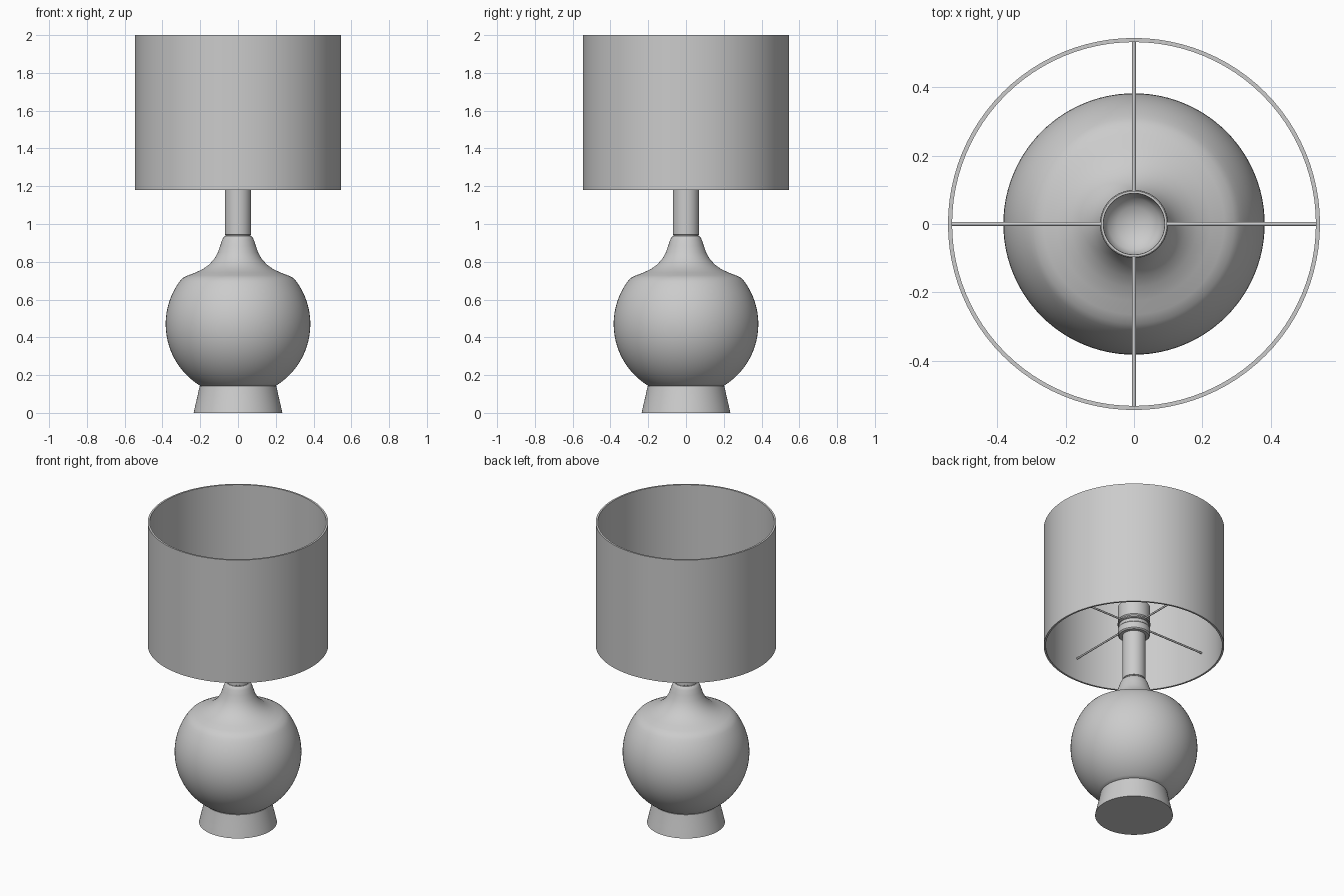
import bpy, bmesh, math

if "Cube" in bpy.data.objects:
    bpy.data.objects.remove(bpy.data.objects["Cube"])

SEG = 96


def lathe(name, profile, closed=False, angle=35):
    """Revolve (radius, z) points around the z axis."""
    bm = bmesh.new()
    rings = []
    for r, z in profile:
        if r == 0:
            rings.append([bm.verts.new((0, 0, z))] * SEG)
        else:
            rings.append([bm.verts.new((r * math.cos(2 * math.pi * i / SEG),
                                        r * math.sin(2 * math.pi * i / SEG), z))
                          for i in range(SEG)])
    pairs = list(zip(rings, rings[1:]))
    if closed:
        pairs.append((rings[-1], rings[0]))
    for a, b in pairs:
        for i in range(SEG):
            j = (i + 1) % SEG
            bm.faces.new(list(dict.fromkeys((a[i], a[j], b[j], b[i]))))
    bmesh.ops.recalc_face_normals(bm, faces=bm.faces)
    return finish(name, bm, angle)


def finish(name, bm, angle=35):
    mesh = bpy.data.meshes.new(name)
    bm.to_mesh(mesh)
    bm.free()
    obj = bpy.data.objects.new(name, mesh)
    bpy.context.collection.objects.link(obj)
    bpy.ops.object.select_all(action='DESELECT')
    obj.select_set(True)
    bpy.context.view_layer.objects.active = obj
    bpy.ops.object.shade_smooth_by_angle(angle=math.radians(angle))
    return obj


# Tapered foot
lathe("foot", [(0, 0), (0.235, 0), (0.225, 0.045), (0.213, 0.095),
               (0.203, 0.143), (0, 0.143)])

# Round body: sphere arc, then a flared shoulder into the neck
R, CZ = 0.383, 0.47
a0, a1 = math.asin((0.143 - CZ) / R), math.asin((0.695 - CZ) / R)
arc = [(R * math.cos(a0 + (a1 - a0) * i / 28), CZ + R * math.sin(a0 + (a1 - a0) * i / 28))
       for i in range(29)]
neck = [(0.293, 0.714), (0.265, 0.728), (0.225, 0.743), (0.185, 0.762), (0.152, 0.786),
        (0.125, 0.816), (0.106, 0.85), (0.094, 0.885), (0.084, 0.915), (0.077, 0.93),
        (0.070, 0.936)]
lathe("body", [(0, 0.143)] + arc + neck + [(0, 0.936)])

# Stem
lathe("stem", [(0, 0.93), (0.066, 0.93), (0.066, 0.942), (0.07, 0.944),
               (0.07, 1.28), (0, 1.28)])

# Lamp socket: collar, groove and open cup
lathe("socket", [(0, 1.25), (0.09, 1.25), (0.097, 1.257), (0.097, 1.298), (0.09, 1.305),
                 (0.09, 1.345), (0.097, 1.352), (0.097, 1.45), (0.09, 1.45),
                 (0.088, 1.415), (0.075, 1.39), (0.05, 1.373), (0.025, 1.365), (0, 1.362)])

# Fitter ring that carries the spokes
lathe("fitter_ring", [(0.094 + 0.006 * math.cos(t * math.pi / 5),
                       1.33 + 0.006 * math.sin(t * math.pi / 5)) for t in range(10)],
      closed=True)

# Drum shade, open at both ends
lathe("shade", [(0.545, 1.18), (0.545, 2.0), (0.533, 2.0), (0.533, 1.18)], closed=True)

# Four spokes from the fitter ring to the shade
for k, side in enumerate(("right", "back", "left", "front")):
    ang = k * math.pi / 2
    bpy.ops.mesh.primitive_cylinder_add(
        vertices=12, radius=0.006, depth=0.443,
        location=(0.3145 * math.cos(ang), 0.3145 * math.sin(ang), 1.33),
        rotation=(0, math.pi / 2, ang))
    bpy.context.object.name = "spoke_" + side
    bpy.ops.object.shade_smooth_by_angle(angle=math.radians(35))
